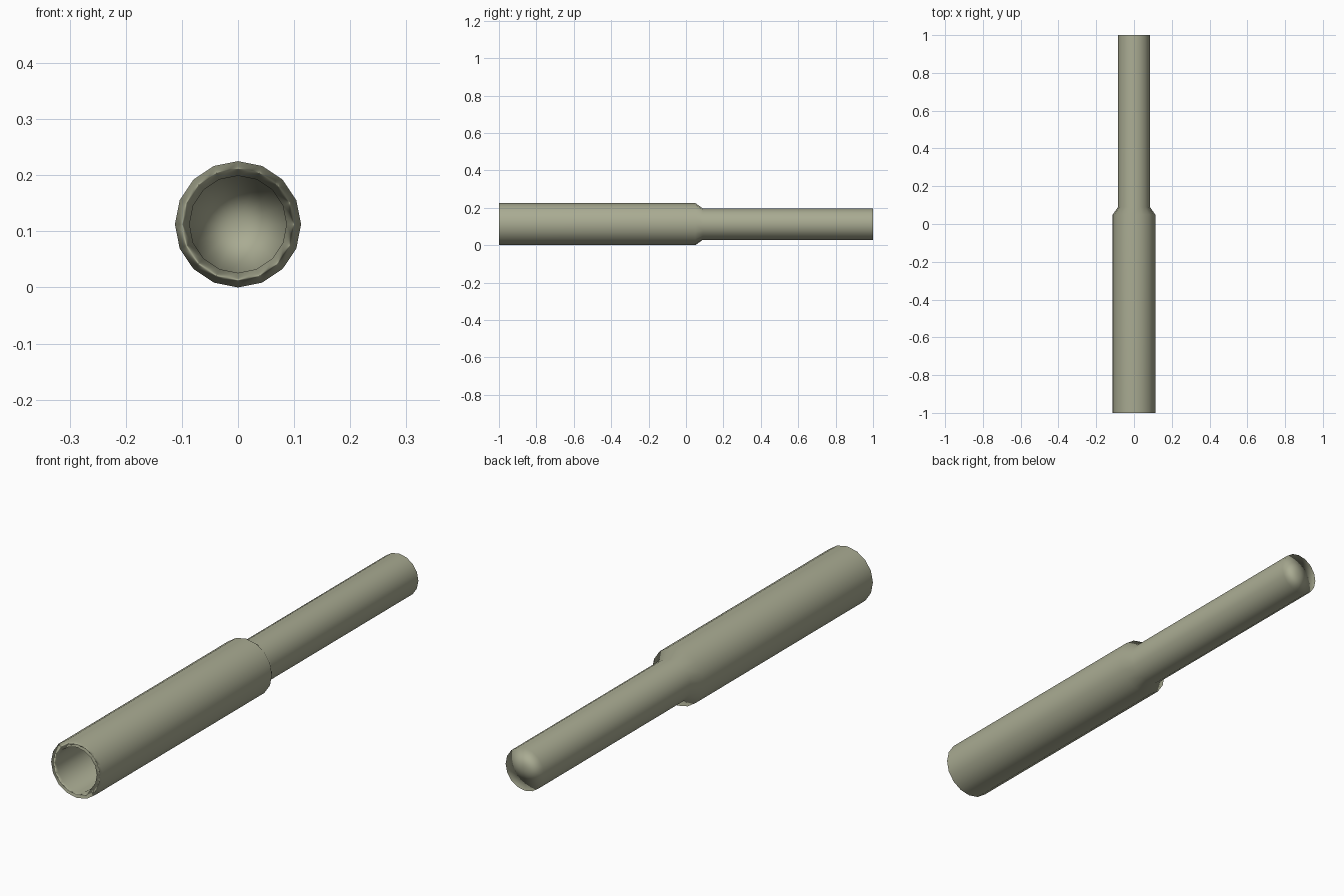
import bpy, bmesh, math
from mathutils import Vector

if "Cube" in bpy.data.objects:
    bpy.data.objects.remove(bpy.data.objects["Cube"])

SIDES = 16
AXIS_Z = 0.1125


def lathe_y(name, profile, material):
    """Revolve (radius, y) points about the Y axis; zero radius makes a pole."""
    bm = bmesh.new()
    rings = []
    for r, y in profile:
        if r == 0:
            rings.append([bm.verts.new((0, y, AXIS_Z))] * SIDES)
        else:
            rings.append([bm.verts.new((r * math.sin(2 * math.pi * i / SIDES), y,
                                        AXIS_Z + r * math.cos(2 * math.pi * i / SIDES)))
                          for i in range(SIDES)])
    for a, b in zip(rings, rings[1:]):
        for i in range(SIDES):
            j = (i + 1) % SIDES
            corners = list(dict.fromkeys((a[i], a[j], b[j], b[i])))
            bm.faces.new(corners)
    bmesh.ops.recalc_face_normals(bm, faces=bm.faces)
    for f in bm.faces:
        f.smooth = True
    mesh = bpy.data.meshes.new(name)
    bm.to_mesh(mesh)
    bm.free()
    mesh.materials.append(material)

    # Area-weighted smooth normals, so the long walls shade evenly to their ends
    normals = [Vector() for _ in mesh.vertices]
    for p in mesh.polygons:
        for v in p.vertices:
            normals[v] += p.normal * p.area
    mesh.normals_split_custom_set_from_vertices([n.normalized() for n in normals])

    obj = bpy.data.objects.new(name, mesh)
    bpy.context.collection.objects.link(obj)
    return obj


olive = bpy.data.materials.new("olive_grey")
olive.diffuse_color = (0.40, 0.41, 0.29, 1)
olive.use_nodes = True
olive.node_tree.nodes["Principled BSDF"].inputs["Base Color"].default_value = olive.diffuse_color

# Stepped tube: bore floor, bore wall, front rim, wide sleeve, shoulder, thin rod, end cap
lathe_y("stepped_tube", [
    (0, -0.6), (0.0865, -0.6), (0.0865, -1.0), (0.1125, -1.0),
    (0.1125, 0.05), (0.084, 0.09), (0.084, 1.0), (0, 1.0),
], olive)
